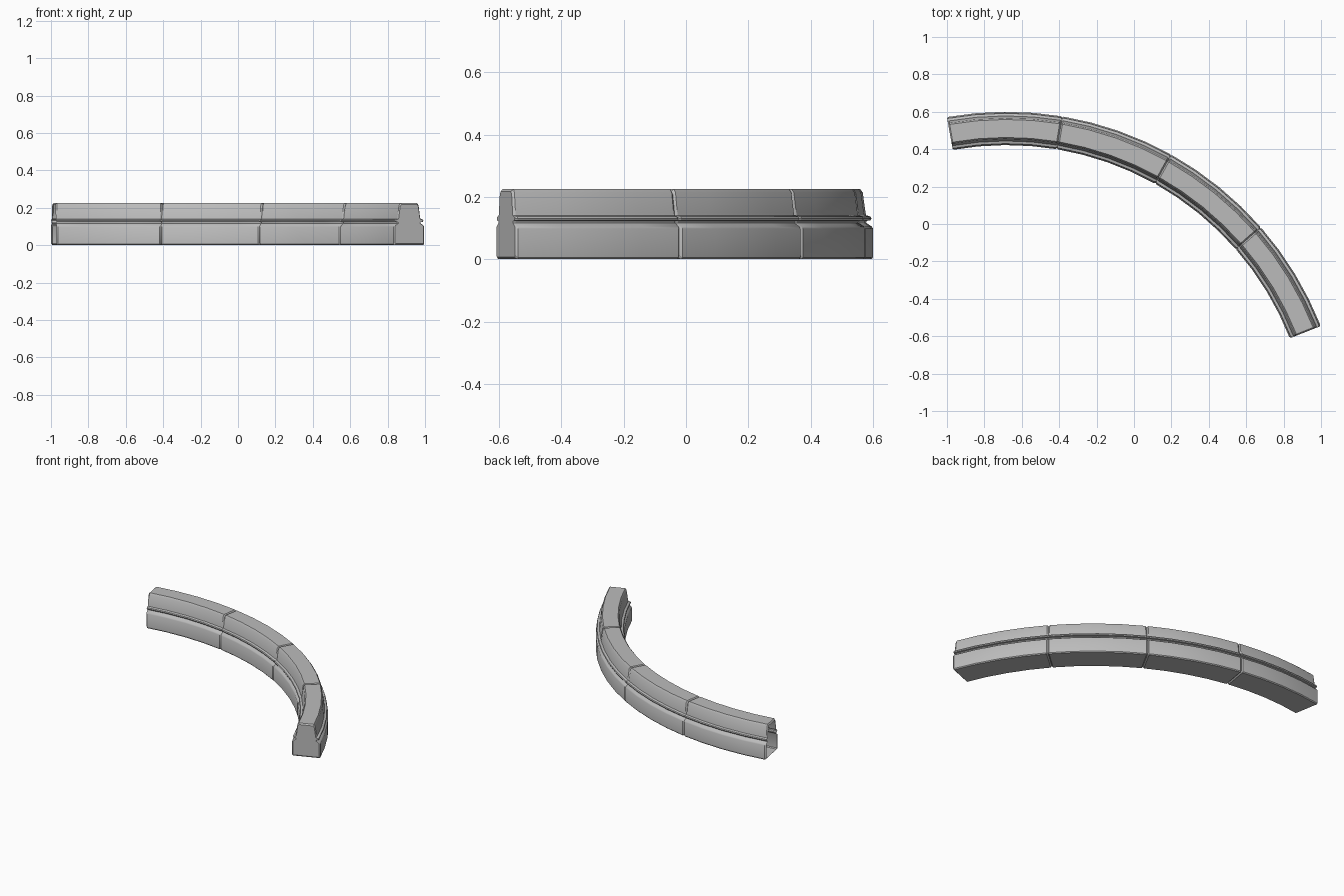
import bpy
import bmesh
from math import radians, cos, sin

cube = bpy.data.objects.get("Cube")
if cube:
    bpy.data.objects.remove(cube, do_unlink=True)

# Plain concrete colour
concrete = bpy.data.materials.new("concrete_grey")
concrete.use_nodes = True
COLOUR = (0.5, 0.5, 0.5, 1)
concrete.diffuse_color = COLOUR
shader = next(n for n in concrete.node_tree.nodes if n.type == "BSDF_PRINCIPLED")
shader.inputs["Base Color"].default_value = COLOUR

# Arc layout
CENTRE_X, CENTRE_Y = -0.681, -1.204
MID_RADIUS = 1.715
START, END = 100.2, 21.4
MODULES, STEPS = 4, 4
BEVEL = 0.26          # degrees of arc taken by the chamfer at a module end
MID_HEIGHT = 0.112

# Half cross-section (half width, height): plinth, groove, rail, groove, tapered wall
half = [(0.084, 0), (0.089, 0.006), (0.089, 0.098), (0.085, 0.105), (0.067, 0.117),
        (0.068, 0.123), (0.081, 0.125), (0.084, 0.131), (0.081, 0.137),
        (0.067, 0.141), (0.065, 0.149), (0.056, 0.214), (0.048, 0.225)]
profile = half + [(-w, z) for w, z in reversed(half)]


def add_ring(bm, angle, scale):
    """One cross-section of the wall, placed at an angle on the arc."""
    a = radians(angle)
    ring = []
    for w, z in profile:
        r = MID_RADIUS + w * scale
        height = MID_HEIGHT + (z - MID_HEIGHT) * scale
        ring.append(bm.verts.new((CENTRE_X + r * cos(a), CENTRE_Y + r * sin(a), height)))
    return ring


def build_module(name, start, end, capped):
    bm = bmesh.new()
    # Full sections between two slightly smaller, chamfered ends
    stations = [(start, 0.93), (start - BEVEL, 1)]
    stations += [(start + (end - start) * i / STEPS, 1) for i in range(1, STEPS)]
    stations += [(end + BEVEL, 1), (end, 0.93)]
    rings = [add_ring(bm, a, s) for a, s in stations]
    count = len(profile)
    for near, far in zip(rings, rings[1:]):
        for i in range(count):
            j = (i + 1) % count
            bm.faces.new((near[i], near[j], far[j], far[i]))
    if capped:
        bm.faces.new(rings[-1])
    mesh = bpy.data.meshes.new(name)
    bm.to_mesh(mesh)
    bm.free()
    mesh.materials.append(concrete)
    obj = bpy.data.objects.new(name, mesh)
    bpy.context.collection.objects.link(obj)
    bpy.ops.object.select_all(action="DESELECT")
    obj.select_set(True)
    bpy.context.view_layer.objects.active = obj
    bpy.ops.object.shade_smooth_by_angle(angle=radians(30))


# Row of wall modules, open at the back end and closed at the front end
span = (END - START) / MODULES
for m in range(MODULES):
    build_module(f"wall_module_{m + 1}", START + span * m, START + span * (m + 1),
                 m == MODULES - 1)
